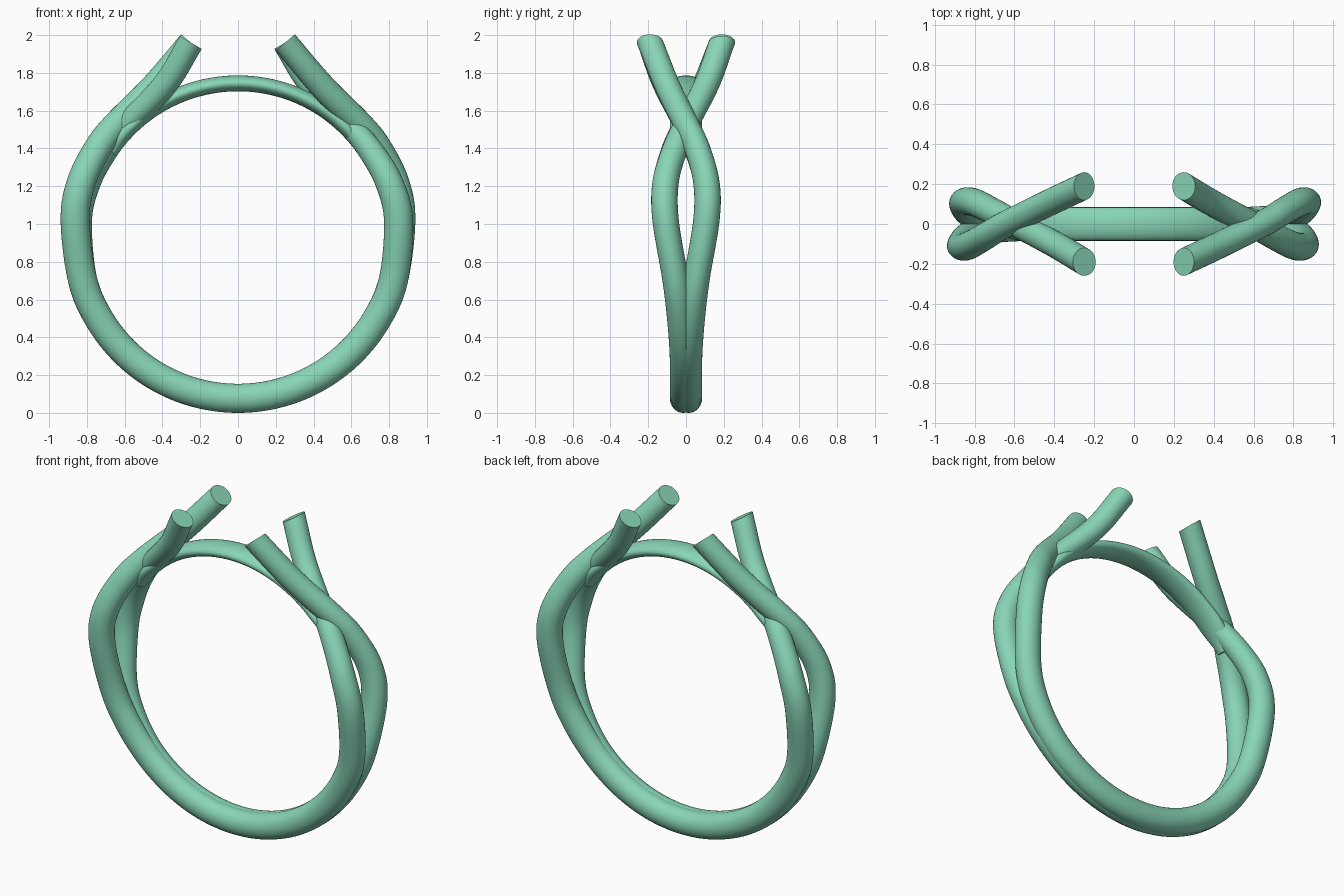
import bpy, bmesh, math
from mathutils import Vector

if "Cube" in bpy.data.objects:
    bpy.data.objects.remove(bpy.data.objects["Cube"])

CZ = 0.93  # height of the finger-hole centre
mat = bpy.data.materials.new("green_metal")
mat.diffuse_color = (0.25, 0.67, 0.47, 1)
mat.use_nodes = True
mat.node_tree.nodes["Principled BSDF"].inputs["Base Color"].default_value = mat.diffuse_color


def spline(pts, steps=10):
    """Catmull-Rom through 5-number points: x, y, z, half width, half thickness."""
    p = [Vector(q) for q in pts]
    p = [2 * p[0] - p[1]] + p + [2 * p[-1] - p[-2]]
    out = []
    for i in range(1, len(p) - 2):
        a, b, c, d = p[i - 1:i + 3]
        for k in range(steps):
            t = k / steps
            out.append(0.5 * (2 * b + (c - a) * t + (2 * a - 5 * b + 4 * c - d) * t * t
                              + (3 * b - a - 3 * c + d) * t ** 3))
    return out + [p[-2]]


def sweep(name, path, sides=32):
    """Oval tube whose sections span the y axis and the in-plane normal."""
    bm = bmesh.new()
    rings = []
    for i, q in enumerate(path):
        d = path[min(i + 1, len(path) - 1)] - path[max(i - 1, 0)]
        n = Vector((-d[2], 0, d[0])).normalized()
        c = Vector(q[:3])
        rings.append([bm.verts.new(c + Vector((0, q[3] * math.cos(a), 0)) + n * q[4] * math.sin(a))
                      for a in (2 * math.pi * k / sides for k in range(sides))])
    for r, s in zip(rings, rings[1:]):
        for k in range(sides):
            m = (k + 1) % sides
            bm.faces.new((r[k], r[m], s[m], s[k]))
    bm.faces.new(rings[0])
    bm.faces.new(rings[-1])
    bmesh.ops.recalc_face_normals(bm, faces=bm.faces)
    me = bpy.data.meshes.new(name)
    bm.to_mesh(me)
    bm.free()
    ob = bpy.data.objects.new(name, me)
    bpy.context.collection.objects.link(ob)
    me.materials.append(mat)
    bpy.ops.object.select_all(action='DESELECT')
    ob.select_set(True)
    bpy.context.view_layer.objects.active = ob
    bpy.ops.object.shade_smooth_by_angle(angle=math.radians(40))
    return ob


# upper arms, from the side of the ring to the open tip
over = [(0.862, .108, 1.02, .07, .077), (0.83, .108, 1.22, .07, .076), (0.74, .058, 1.405, .07, .073),
        (0.642, 0, 1.53, .07, .071), (0.445, -.098, 1.73, .07, .069), (0.25, -.19, 1.961, .07, .067)]
under = [(0.85, .108, 1.02, .07, .077), (0.80, .108, 1.22, .07, .073), (0.705, .062, 1.385, .07, .067),
         (0.59, 0, 1.525, .07, .062), (0.385, -.11, 1.74, .07, .066), (0.25, -.19, 1.961, .07, .067)]

# shared lower shank arc
shank = []
for deg in range(-15, -166, -15):
    a = math.radians(deg)
    z = CZ + 0.853 * math.sin(a)
    y = 0.015 + 0.055 * max(0, (z - 0.25) / 0.55) ** 1.6
    shank.append((0.853 * math.cos(a), y, z, .07, .077))

# two interlaced strands, the second is the first turned half way round
path = spline(over[::-1] + shank + [(-p[0],) + p[1:] for p in under])
sweep("strand_back", path)
turned = sweep("strand_front", path)
turned.rotation_euler.z = math.pi

# thin bridge closing the finger hole, tapered where it enters the strands
bridge = []
for deg in range(34, 147, 4):
    a = math.radians(deg)
    w = min(1, 0.6 + 0.4 * min(deg - 34, 146 - deg) / 10)
    bridge.append(Vector((0.8145 * math.cos(a), 0, CZ + 0.0 + 0.8145 * math.sin(a), .084 * w, .042)))
sweep("bridge", spline(bridge, 3))
